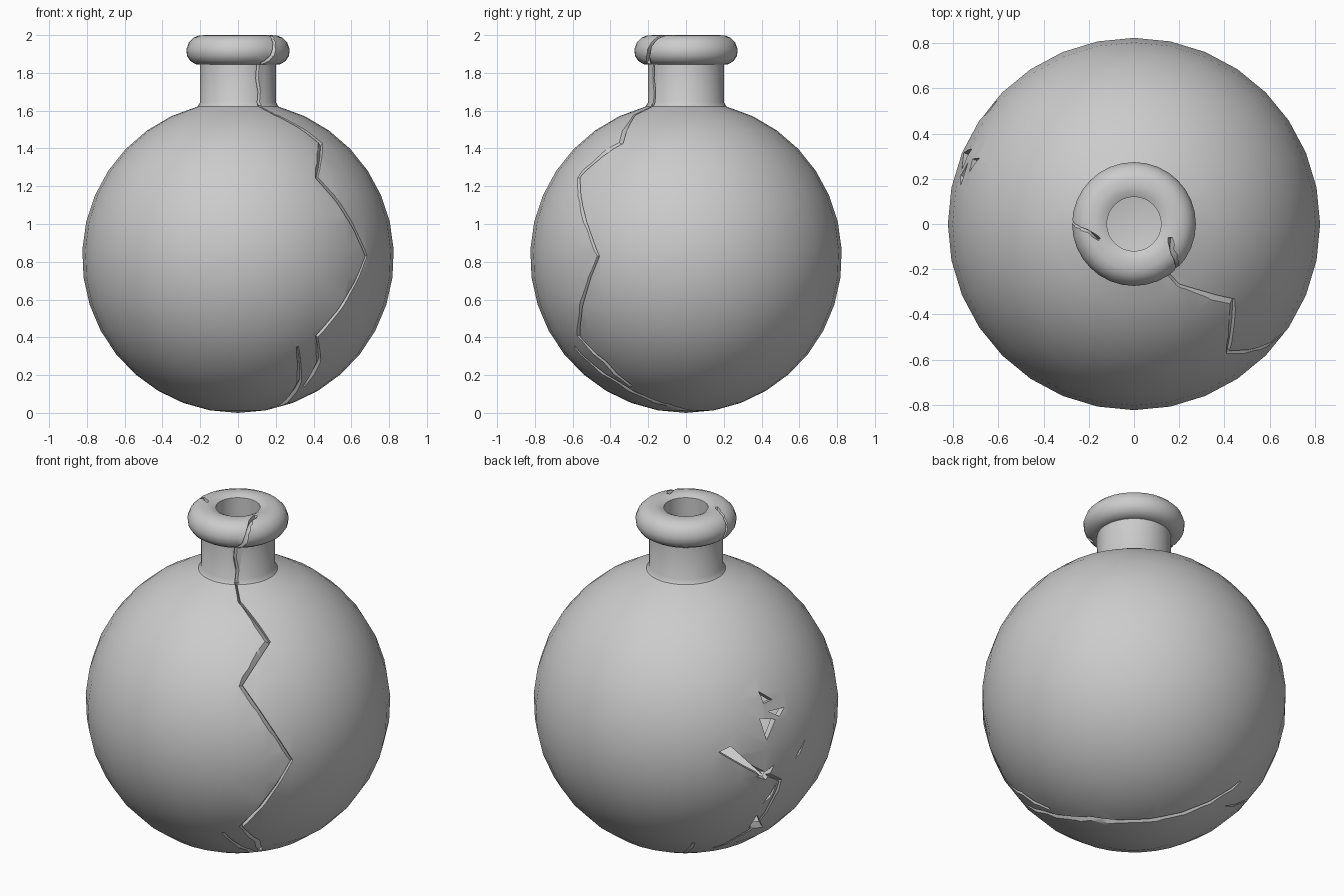
import bpy, bmesh, math
from mathutils import Vector

if "Cube" in bpy.data.objects:
    bpy.data.objects.remove(bpy.data.objects["Cube"])

R = 0.825
C = Vector((0, 0, R))
SEG = 32


def finish(name, bm):
    bmesh.ops.remove_doubles(bm, verts=bm.verts, dist=1e-5)
    bmesh.ops.recalc_face_normals(bm, faces=bm.faces)
    me = bpy.data.meshes.new(name)
    bm.to_mesh(me)
    bm.free()
    ob = bpy.data.objects.new(name, me)
    bpy.context.collection.objects.link(ob)
    return ob


def lathe(name, profile, closed=False):
    bm = bmesh.new()
    vs = [bm.verts.new((r, 0, z)) for r, z in profile]
    es = [bm.edges.new(p) for p in zip(vs, vs[1:])]
    if closed:
        es.append(bm.edges.new((vs[-1], vs[0])))
    bmesh.ops.spin(bm, geom=vs + es, axis=(0, 0, 1), cent=(0, 0, 0),
                   angle=math.tau, steps=SEG, use_merge=False)
    return finish(name, bm)


def on_sphere(p):
    n = (p - C).normalized()
    return C + n * R, n


def from_view(px, py, cx, az, el):
    """Point on the sphere under a position in an angled view."""
    a, e = math.radians(az), math.radians(el)
    u, v = (px - cx) / 185, (701 - py) / 185
    w = math.sqrt(max(0, R * R - u * u - v * v))
    right = Vector((-math.sin(a), math.cos(a), 0))
    toward = Vector((math.cos(a) * math.cos(e), math.sin(a) * math.cos(e), math.sin(e)))
    return C + u * right + v * toward.cross(right) + w * toward


def groove(path, depth=0.025):
    """Wedge cutter along (point, normal, width): one sheer side, one slope."""
    bm = bmesh.new()
    rings = []
    for i, (p, n, w) in enumerate(path):
        t = path[min(i + 1, len(path) - 1)][0] - path[max(i - 1, 0)][0]
        s = t.cross(n).normalized()
        rings.append([bm.verts.new(q) for q in
                      (p + n * 0.02, p + n * 0.02 + s * w, p - n * depth)])
    for a, b in zip(rings, rings[1:]):
        for k in range(3):
            m = (k + 1) % 3
            bm.faces.new((a[k], a[m], b[m], b[k]))
    bm.faces.new(rings[0])
    bm.faces.new(rings[-1][::-1])
    return finish("crack_cutter", bm)


def sphere_groove(pts, widths, sub=3):
    path = []
    for i in range(len(pts) - 1):
        for k in range(sub):
            f = k / sub
            path.append((*on_sphere(pts[i].lerp(pts[i + 1], f)),
                         widths[i] * (1 - f) + widths[i + 1] * f))
    path.append((*on_sphere(pts[-1]), widths[-1]))
    return groove(path)


def hole(pts):
    bm = bmesh.new()
    outer = [bm.verts.new(C + (p - C) * 1.04) for p in pts]
    inner = [bm.verts.new(C + (p - C) * 0.9) for p in pts]
    bm.faces.new(outer)
    bm.faces.new(inner[::-1])
    for k in range(3):
        m = (k + 1) % 3
        bm.faces.new((outer[k], inner[k], inner[m], outer[m]))
    return finish("hole_cutter", bm)


def cut(ob, cutters):
    bpy.context.view_layer.objects.active = ob
    for c in cutters:
        m = ob.modifiers.new("cut", 'BOOLEAN')
        m.operation, m.solver, m.object = 'DIFFERENCE', 'EXACT', c
        bpy.ops.object.modifier_apply(modifier=m.name)
        bpy.data.objects.remove(c)


# Hollow round body with neck
def arc(rad, r_end, n=16):
    top = math.pi - math.asin(r_end / rad)
    return [(rad * math.sin(top * i / n), R - rad * math.cos(top * i / n))
            for i in range(n + 1)]


outer = arc(R, 0.215)
inner = arc(R - 0.04, 0.125)
body = lathe("flask_body", outer + [(0.2, 1.645), (0.2, 1.88), (0.125, 1.88)] + inner[::-1])

# Rounded rolled lip
lip = lathe("flask_lip", [
    (0.12, 1.985), (0.145, 1.997), (0.17, 2.0), (0.205, 1.998), (0.235, 1.987),
    (0.26, 1.962), (0.274, 1.925), (0.27, 1.89), (0.252, 1.863), (0.225, 1.846),
    (0.19, 1.843), (0.12, 1.86)], closed=True)

# Jagged crack down the front right
front = []
for x, z in [(0.11, 1.625), (0.2, 1.58), (0.45, 1.43), (0.425, 1.25), (0.685, 0.83),
             (0.425, 0.4), (0.44, 0.27), (0.36, 0.14)]:
    y = -math.sqrt(max(0, R * R - x * x - (z - R) ** 2))
    front.append(Vector((x, y, z)))
cutters = [sphere_groove(front, [0.02, 0.025, 0.07, 0.04, 0.03, 0.04, 0.06, 0.04])]

# Crack across the underside
under = [from_view(x, y, 1134, 35, -24) for x, y in
         [(1010, 787), (1045, 808), (1095, 822), (1135, 830), (1185, 828), (1243, 801)]]
cutters.append(sphere_groove(under, [0.03, 0.06, 0.07, 0.06, 0.05, 0.03]))


# Broken chips at the back left
def back(*pts):
    return [from_view(x, y, 686, 125, 24) for x, y in pts]


cutters.append(sphere_groove(back((712, 848), (757, 822), (780, 780), (722, 750)),
                             [0.02, 0.04, 0.04, 0.03]))
for tri in [((759, 689), (773, 697), (764, 701)), ((769, 709), (785, 705), (780, 714)),
            ((760, 716), (776, 717), (767, 738)), ((796, 757), (806, 738), (801, 752)),
            ((719, 750), (731, 744), (767, 777)), ((757, 775), (775, 763), (766, 778)),
            ((763, 803), (778, 780), (772, 795)), ((749, 827), (757, 814), (763, 827))]:
    cutters.append(hole(back(*tri)))

# Crack up the neck and over the lip
def radial(az, r, z):
    a = math.radians(az)
    return Vector((r * math.cos(a), r * math.sin(a), z))


cutters.append(groove([(radial(az, 0.198, z), radial(az, 1, 0), 0.03) for az, z in
                       [(-60, 1.63), (-58, 1.7), (-62, 1.77), (-60, 1.86)]], 0.02))
lip_cuts = []
for shift, w in [(0, 0.035), (225, 0.02)]:
    path = []
    for az, t in [(-60, -60), (-50, -20), (-46, 20), (-42, 55), (-36, 90), (-22, 115)]:
        t, az = math.radians(t), az + shift
        n = radial(az, math.cos(t), math.sin(t))
        path.append((radial(az, 0.197 + 0.075 * math.cos(t), 1.922 + 0.076 * math.sin(t)), n, w))
    lip_cuts.append(groove(path, 0.02))

cut(body, cutters)
cut(lip, lip_cuts)

for ob in (body, lip):
    bpy.ops.object.select_all(action='DESELECT')
    ob.select_set(True)
    bpy.context.view_layer.objects.active = ob
    bpy.ops.object.shade_smooth_by_angle(angle=math.radians(35))
